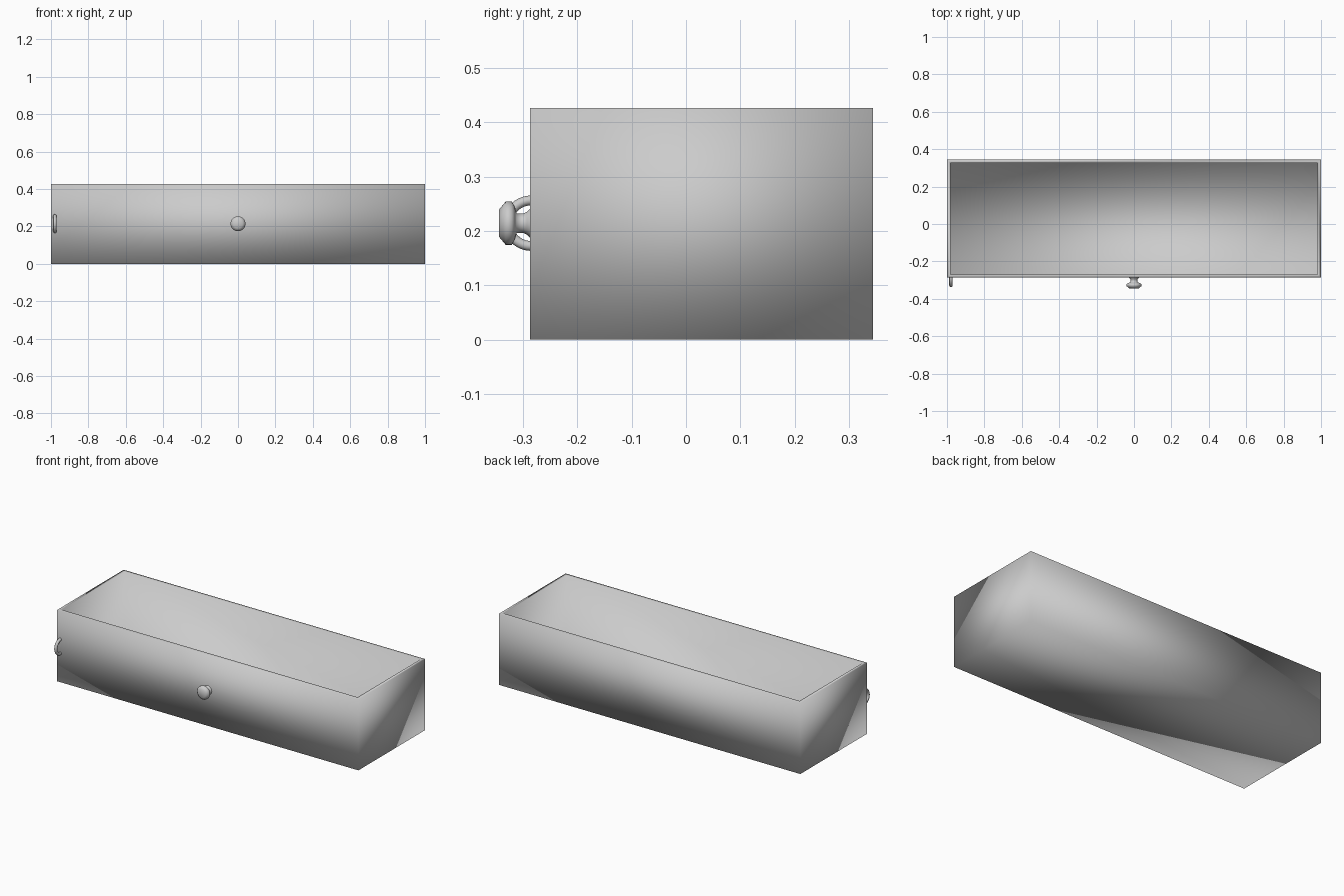
import bpy, bmesh, math

if "Cube" in bpy.data.objects:
    bpy.data.objects.remove(bpy.data.objects["Cube"])

X, Y0, Y1, H, T = 1.0, -0.287, 0.3445, 0.427, 0.018
ZC = H / 2 + 0.001


def add_object(name, bm, angle=180):
    bmesh.ops.recalc_face_normals(bm, faces=bm.faces)
    for f in bm.faces:
        f.smooth = True
    me = bpy.data.meshes.new(name)
    bm.to_mesh(me)
    bm.free()
    ob = bpy.data.objects.new(name, me)
    bpy.context.collection.objects.link(ob)
    if angle < 180:
        bpy.ops.object.select_all(action='DESELECT')
        ob.select_set(True)
        bpy.context.view_layer.objects.active = ob
        bpy.ops.object.shade_smooth_by_angle(angle=math.radians(angle))
    return ob


# Open tray, fully smooth shaded: cube with its top inset and sunk to the floor
bm = bmesh.new()
bmesh.ops.create_cube(bm, size=1)
for v in bm.verts:
    v.co.x *= 2 * X
    v.co.y = Y0 if v.co.y < 0 else Y1
    v.co.z = 0 if v.co.z < 0 else H
top = max(bm.faces, key=lambda f: f.calc_center_median().z)
bmesh.ops.inset_region(bm, faces=[top], thickness=T, use_even_offset=True)
well = bmesh.ops.extrude_discrete_faces(bm, faces=[top])["faces"][0]
for v in well.verts:
    v.co.z = T
add_object("drawer_box", bm)

# Round knob: lathed profile of (radius, y)
profile = [(0, Y0 + 0.004), (0.028, Y0 + 0.004), (0.027, Y0), (0.021, -0.293),
           (0.018, -0.299), (0.018, -0.312), (0.030, -0.315), (0.040, -0.321),
           (0.040, -0.332), (0.025, -0.3445), (0, -0.3445)]
bm = bmesh.new()
vs = [bm.verts.new((r, y, ZC)) for r, y in profile]
es = [bm.edges.new(p) for p in zip(vs, vs[1:])]
bmesh.ops.spin(bm, geom=vs + es, cent=(0, 0, ZC), axis=(0, 1, 0),
               angle=2 * math.pi, steps=32, use_merge=True)
bmesh.ops.remove_doubles(bm, verts=bm.verts, dist=1e-5)
add_object("knob", bm)

# Side loop handle: round tube swept along a half ellipse
SEG, SIDES, R = 20, 12, 0.009
bm = bmesh.new()
rings = []
for i in range(SEG + 1):
    a = math.pi * i / SEG - math.pi / 2
    cy, cz = Y0 + 0.002 - 0.043 * math.cos(a), ZC + 0.042 * math.sin(a)
    ring = []
    for j in range(SIDES):
        b = 2 * math.pi * j / SIDES
        out = R * math.cos(b)
        ring.append(bm.verts.new((-0.979 + R * math.sin(b),
                                  cy - out * math.cos(a), cz + out * math.sin(a))))
    rings.append(ring)
for p, q in zip(rings, rings[1:]):
    for j in range(SIDES):
        k = (j + 1) % SIDES
        bm.faces.new((p[j], p[k], q[k], q[j]))
bm.faces.new(rings[0])
bm.faces.new(rings[-1])
add_object("loop_handle", bm, 40)
